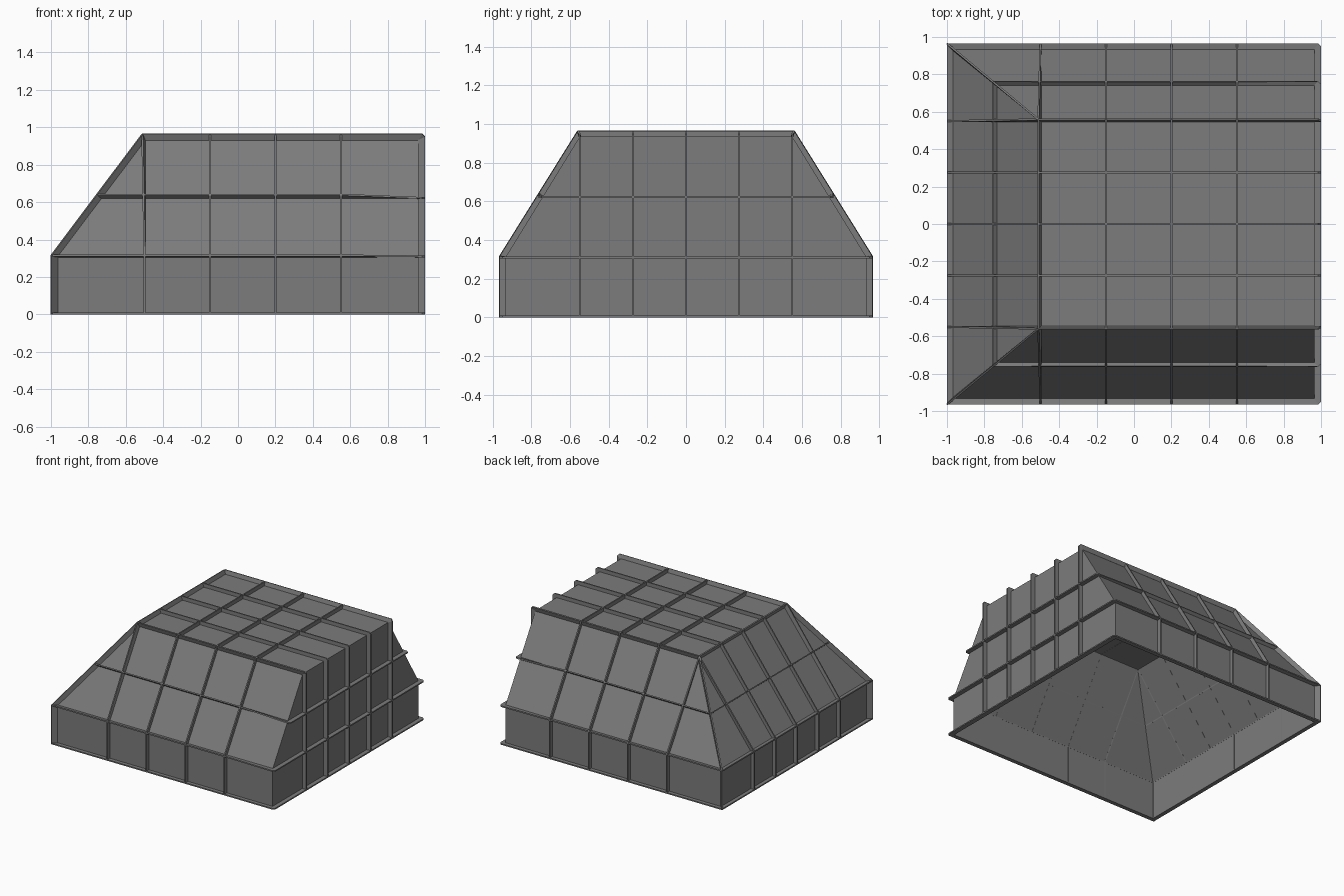
import bpy, bmesh
from mathutils import Vector

cube = bpy.data.objects.get("Cube")
if cube:
    bpy.data.objects.remove(cube)

grey = bpy.data.materials.new("mid_grey")
grey.use_nodes = True
colour = (0.2, 0.2, 0.2, 1)
grey.diffuse_color = colour
grey.node_tree.nodes["Principled BSDF"].inputs["Base Color"].default_value = colour

# Key positions as (panel, fin tip) pairs
X_BACK = (-0.97, -1.0)      # sloped end, lower wall
X_CROWN = (-0.5, -0.512)    # sloped end, roof edge
X_FLAT = (0.965, 1.0)       # upright end
Y_WALL = (0.935, 0.965)
Y_ROOF = (0.55, 0.56)
Z_WALL = (0.31, 0.315)
Z_ROOF = (0.935, 0.965)
BEVEL = 0.015
RIB_X = (-0.15, 0.2, 0.55)
RIB_Y = (-0.275, 0, 0.275)


def mid(p, q):
    return tuple((a + b) / 2 for a, b in zip(p, q))


def both(v):
    return (v, v)


def neg(p):
    return (-p[0], -p[1])


def pair(x, y, z):
    """Panel point and matching fin tip point."""
    return Vector((x[0], y[0], z[0])), Vector((x[1], y[1], z[1]))


def finish(name, bm, thickness, offset):
    bmesh.ops.remove_doubles(bm, verts=bm.verts, dist=0.0001)
    bmesh.ops.recalc_face_normals(bm, faces=bm.faces)
    mesh = bpy.data.meshes.new(name)
    bm.to_mesh(mesh)
    bm.free()
    obj = bpy.data.objects.new(name, mesh)
    bpy.context.collection.objects.link(obj)
    mesh.materials.append(grey)
    mod = obj.modifiers.new("thickness", 'SOLIDIFY')
    mod.thickness = thickness
    mod.offset = offset
    return obj


def fin(name, path, closed=False):
    """Thin fin standing out from the panels along a path of pairs."""
    bm = bmesh.new()
    rows = []
    for a, b in path:
        rows.append((bm.verts.new(a - (b - a) * 0.12), bm.verts.new(b)))
    steps = list(zip(rows, rows[1:]))
    if closed:
        steps.append((rows[-1], rows[0]))
    for (a, b), (c, d) in steps:
        bm.faces.new((a, c, d, b))
    return finish(name, bm, 0.01, 0)


# Panels: lower walls, slopes, roof and upright end, open below
bm = bmesh.new()


def panel(*points):
    bm.faces.new([bm.verts.new(p) for p in points])


def loop(x, y, z):
    return [(x, -y, z), (X_FLAT[0], -y, z), (X_FLAT[0], y, z), (x, y, z)]


base = loop(X_BACK[0], Y_WALL[0], 0)
eave = loop(X_BACK[0], Y_WALL[0], Z_WALL[0])
crown = loop(X_CROWN[0], Y_ROOF[0], Z_ROOF[0])
for low, high in ((base, eave), (eave, crown)):
    for i in range(4):
        j = (i + 1) % 4
        panel(low[i], low[j], high[j], high[i])
panel(*crown)
finish("panels", bm, 0.003, -1)

# Lengthwise ribs: up the upright end, over the roof, down the slope
for i, y in enumerate([neg(Y_ROOF)] + [both(v) for v in RIB_Y] + [Y_ROOF]):
    wall_y = both(y[0])
    fin(f"long_rib_{i + 1}", [
        pair(X_FLAT, wall_y, both(0)),
        pair(X_FLAT, wall_y, (Z_ROOF[0], Z_ROOF[1] - BEVEL)),
        pair((X_FLAT[0], X_FLAT[1] - BEVEL), y, Z_ROOF),
        pair(X_CROWN, y, Z_ROOF),
        pair(X_BACK, wall_y, Z_WALL),
        pair(X_BACK, wall_y, both(0))])

# Crosswise ribs: up one side, over the roof, down the other
for i, x in enumerate([X_CROWN] + [both(v) for v in RIB_X]):
    wall_x = both(x[0])
    half = [pair(wall_x, Y_WALL, both(0)),
            pair(wall_x, Y_WALL, Z_WALL),
            pair(x, Y_ROOF, Z_ROOF)]
    other = [tuple(Vector((p.x, -p.y, p.z)) for p in pt) for pt in half]
    fin(f"cross_rib_{i + 1}", half + other[::-1])

# Horizontal rails around all four sides
rails = {
    "base_rail": (X_BACK, Y_WALL, both(0.004)),
    "eave_rail": (X_BACK, Y_WALL, Z_WALL),
    "middle_rail": (mid(X_BACK, X_CROWN), mid(Y_WALL, Y_ROOF), mid(Z_WALL, Z_ROOF)),
}
for name, (x, y, z) in rails.items():
    level = both(z[0])
    half = [pair(x, y, z),
            pair(both(RIB_X[-1]), y, z),
            pair((X_FLAT[0], X_FLAT[1] - BEVEL), y, level),
            pair(X_FLAT, (y[0], y[1] - BEVEL), level)]
    other = [tuple(Vector((p.x, -p.y, p.z)) for p in pt) for pt in half]
    fin(name, half + other[::-1], closed=True)

# Corner fins on the sloped end
for side, sign in (("left", 1), ("right", -1)):
    wall_y = tuple(sign * v for v in Y_WALL)
    roof_y = tuple(sign * v for v in Y_ROOF)
    fin(f"{side}_hip_fin", [
        pair(X_BACK, wall_y, both(0)),
        pair(X_BACK, wall_y, Z_WALL),
        pair(X_CROWN, roof_y, Z_ROOF)])
